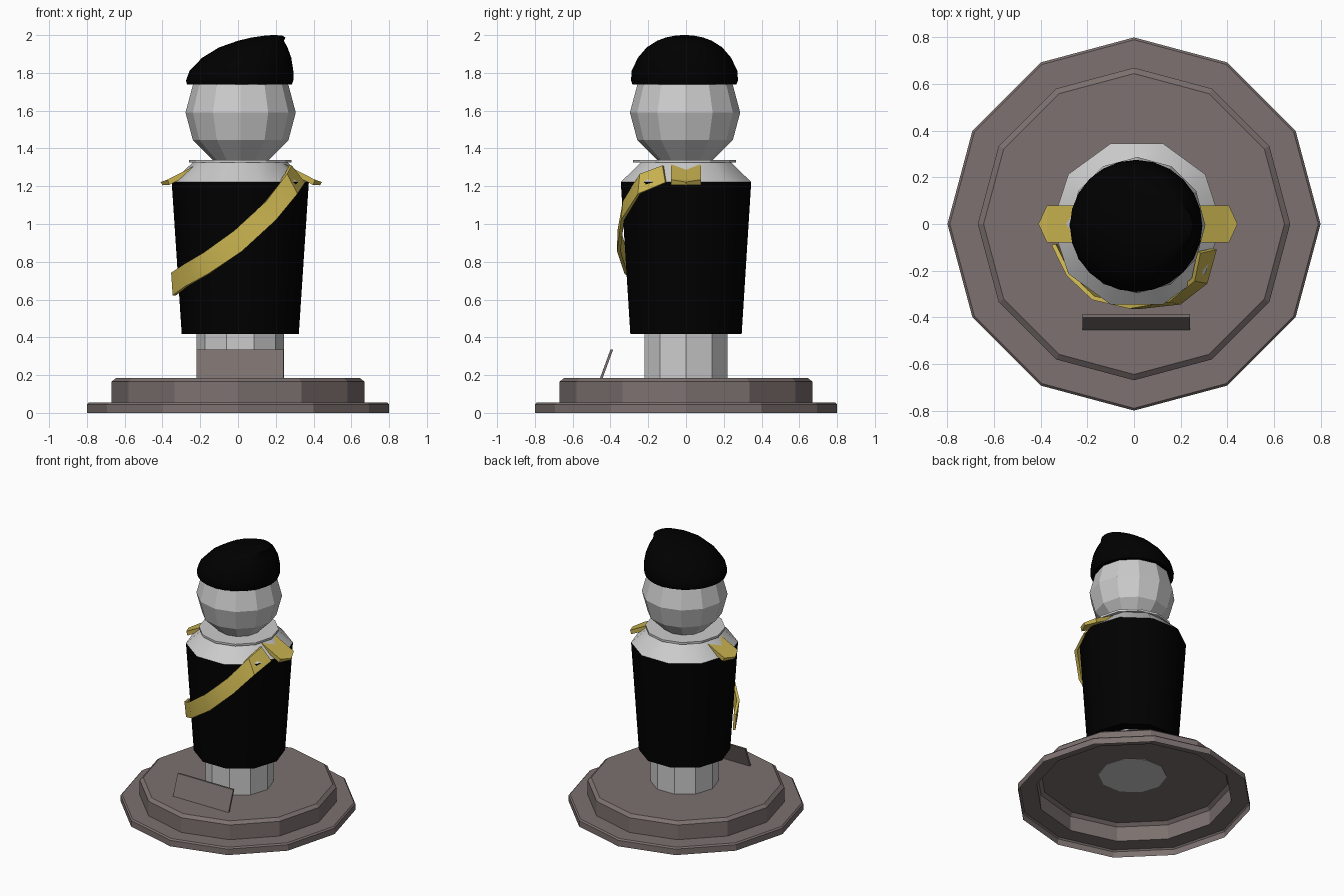
import bpy, bmesh, math

if "Cube" in bpy.data.objects:
    bpy.data.objects.remove(bpy.data.objects["Cube"])

CX = 0.012  # the figure stands slightly right of the base centre


def material(name, rgb):
    m = bpy.data.materials.new(name)
    m.diffuse_color = (*rgb, 1)
    m.use_nodes = True
    m.node_tree.nodes["Principled BSDF"].inputs["Base Color"].default_value = m.diffuse_color
    return m


BROWN = material("brown", (0.20, 0.165, 0.16))
BLACK = material("black", (0.0, 0.0, 0.0))
GOLD = material("gold", (0.58, 0.45, 0.08))


def make(name, verts, faces, mat=None):
    me = bpy.data.meshes.new(name)
    me.from_pydata(verts, [], faces)
    bm = bmesh.new()
    bm.from_mesh(me)
    bmesh.ops.recalc_face_normals(bm, faces=bm.faces)
    bm.to_mesh(me)
    bm.free()
    ob = bpy.data.objects.new(name, me)
    bpy.context.collection.objects.link(ob)
    if mat:
        me.materials.append(mat)
    return ob


def loft(name, rings, n, mat=None, bottom=True):
    """Stack of ellipses, each ring = (cx, cy, rx, ry, z); bottom=False leaves it hollow."""
    verts = [(cx + rx * math.cos(math.tau * i / n), cy + ry * math.sin(math.tau * i / n), z)
             for cx, cy, rx, ry, z in rings for i in range(n)]
    faces = [(k * n + i, k * n + (i + 1) % n, (k + 1) * n + (i + 1) % n, (k + 1) * n + i)
             for k in range(len(rings) - 1) for i in range(n)]
    faces.append(tuple(range((len(rings) - 1) * n, len(rings) * n)))
    if bottom:
        faces.append(tuple(range(n)))
    return make(name, verts, faces, mat)


def turned(name, profile, n, mat=None, cx=CX, cy=0, bottom=True):
    return loft(name, [(cx, cy, r, r, z) for r, z in profile], n, mat, bottom)


def smooth(ob, degrees):
    bpy.ops.object.select_all(action='DESELECT')
    bpy.context.view_layer.objects.active = ob
    ob.select_set(True)
    bpy.ops.object.shade_smooth_by_angle(angle=math.radians(degrees))


# Two-step base, a hollow shell open underneath
turned("base", [(0.80, 0), (0.80, 0.045), (0.79, 0.055), (0.67, 0.055),
                (0.67, 0.165), (0.645, 0.185)], 12, BROWN, 0, bottom=False)

# Legs, coat, shoulders and collar
turned("legs", [(0.232, 0.183), (0.232, 0.43)], 10)
smooth(turned("coat", [(0.31, 0.418), (0.363, 1.222)], 10, BLACK), 40)
smooth(turned("shoulders", [(0.363, 1.222), (0.25, 1.327)], 10), 40)
turned("collar", [(0.272, 1.325), (0.272, 1.34)], 12, cy=-0.008)

# Head
bpy.ops.mesh.primitive_uv_sphere_add(segments=12, ring_count=6, radius=0.292,
                                     location=(0.014, -0.005, 1.59))
bpy.context.object.name = "head"

# Beret leaning to one side: (left x, right x, half depth, z)
beret_rows = [(-0.27, 0.285, 0.275, 1.738), (-0.275, 0.293, 0.283, 1.76),
              (-0.257, 0.293, 0.28, 1.81), (-0.19, 0.282, 0.247, 1.88),
              (-0.10, 0.262, 0.20, 1.935), (0.00, 0.243, 0.145, 1.97),
              (0.07, 0.252, 0.10, 1.987), (0.14, 0.235, 0.05, 1.997), (0.18, 0.2, 0.015, 2.0)]
smooth(loft("beret", [((a + b) / 2, -0.008, (b - a) / 2, d, z) for a, b, d, z in beret_rows],
            24, BLACK), 60)

# Epaulettes with pointed ends
outline = [(0.19, -0.08, 1.327), (0.22, -0.08, 1.322), (0.39, -0.08, 1.235), (0.427, 0, 1.222),
           (0.39, 0.08, 1.235), (0.22, 0.08, 1.322), (0.19, 0.08, 1.327)]
for name, s in (("epaulette_left", -1), ("epaulette_right", 1)):
    top = [(0.017 + s * x, y, z) for x, y, z in outline]
    low = [(0.017 + s * (x - 0.01), y, max(z - 0.028, 1.205)) for x, y, z in outline]
    faces = [(0, 1, 5, 6), (1, 2, 4, 5), (2, 3, 4)]
    faces += [tuple(i + 7 for i in f) for f in faces]
    faces += [(i, (i + 1) % 7, (i + 1) % 7 + 7, i + 7) for i in range(7)]
    make(name, top + low, faces, GOLD)

# Sash: upper and lower edge points from shoulder to hip
upper = [(0.285, -0.125, 1.31), (0.26, -0.245, 1.265), (0.15, -0.335, 1.12),
         (-0.02, -0.363, 0.965), (-0.18, -0.325, 0.85), (-0.29, -0.22, 0.785), (-0.354, -0.09, 0.742)]
lower = [(0.355, -0.11, 1.22), (0.315, -0.255, 1.16), (0.20, -0.345, 1.02),
         (0.02, -0.365, 0.855), (-0.16, -0.325, 0.735), (-0.28, -0.215, 0.67), (-0.346, -0.09, 0.622)]
inner = [(CX + (x - CX) * 0.95, y * 0.95, z) for x, y, z in upper + lower]
faces = []
for i in range(6):
    faces += [(i, i + 1, i + 8, i + 7), (i + 14, i + 15, i + 22, i + 21),
              (i, i + 1, i + 15, i + 14), (i + 7, i + 8, i + 22, i + 21)]
faces += [(0, 7, 21, 14), (6, 13, 27, 20)]
smooth(make("sash", upper + lower + inner, faces, GOLD), 40)

# Tilted blank name plate
plate = [(x, y + d, z) for d in (0, 0.014)
         for x, y, z in ((-0.22, -0.455, 0.185), (0.24, -0.455, 0.185),
                         (0.24, -0.40, 0.335), (-0.22, -0.40, 0.335))]
make("plate", plate, [(0, 1, 2, 3), (4, 5, 6, 7)] +
     [(i, (i + 1) % 4, (i + 1) % 4 + 4, i + 4) for i in range(4)], BROWN)
